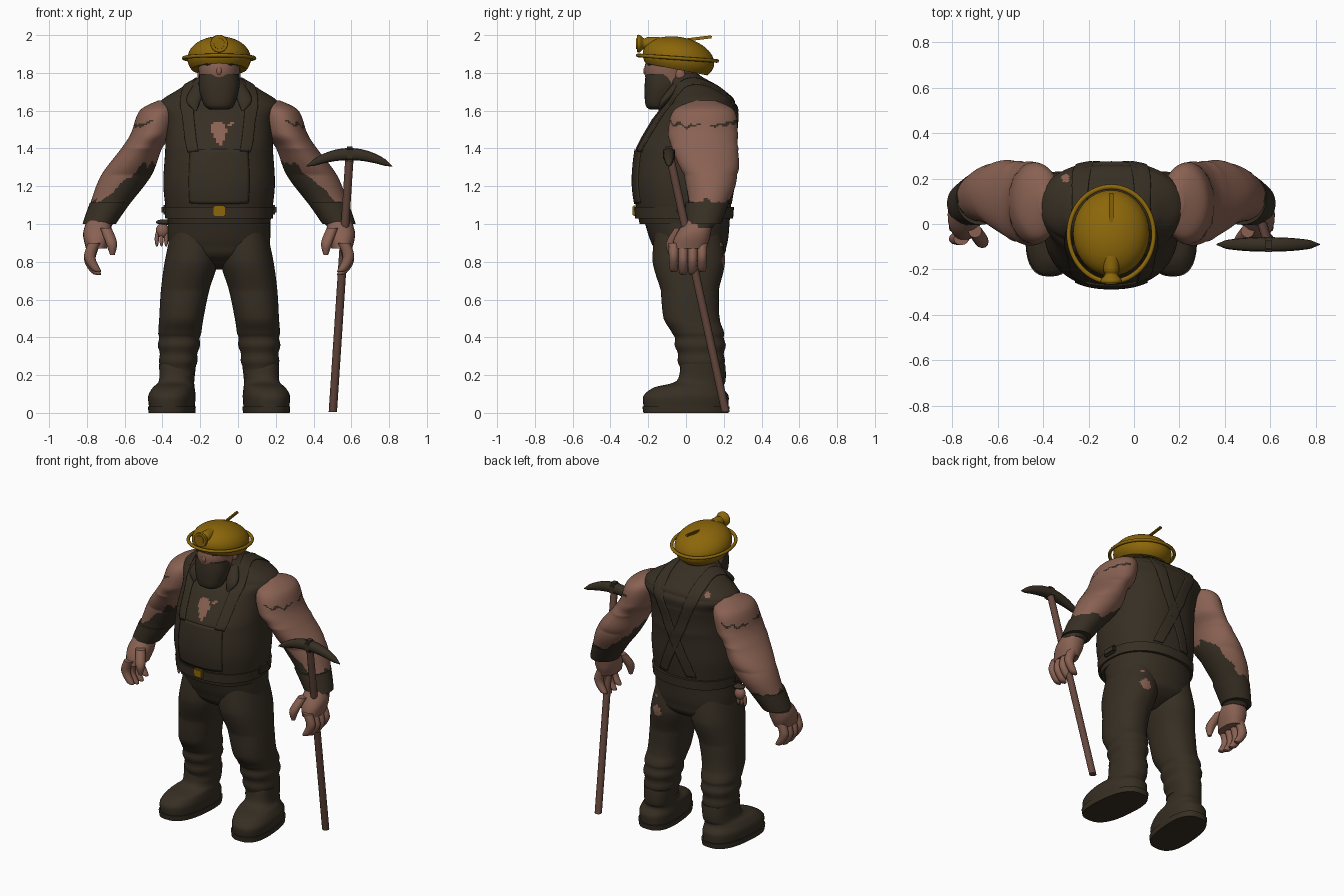
import bpy, bmesh, math
from mathutils import Vector

if "Cube" in bpy.data.objects:
    bpy.data.objects.remove(bpy.data.objects["Cube"])

MIDDLE = -0.1  # x of the figure's own symmetry plane
SIDES = {"left": 1, "right": -1}


def material(name, *rgb):
    made = bpy.data.materials.new(name)
    made.use_nodes = True
    made.diffuse_color = (*rgb, 1)
    made.node_tree.nodes["Principled BSDF"].inputs["Base Color"].default_value = (*rgb, 1)
    return made


CLOTH = material("dark cloth", 0.038, 0.028, 0.017)
SKIN = material("skin", 0.25, 0.12, 0.085)
GOLD = material("gold", 0.26, 0.135, 0.003)
WOOD = material("wood", 0.13, 0.064, 0.047)


def smooth(ob, angle=50):
    bpy.ops.object.select_all(action="DESELECT")
    ob.select_set(True)
    bpy.context.view_layer.objects.active = ob
    bpy.ops.object.shade_smooth_by_angle(angle=math.radians(angle))
    return ob


# Turn a bmesh, measured from the symmetry plane, into a coloured object
def finish(name, bm, materials, side=1, rule=None):
    for vert in bm.verts:
        vert.co.x = MIDDLE + side * vert.co.x
    bmesh.ops.recalc_face_normals(bm, faces=bm.faces[:])
    if rule:
        for face in bm.faces:
            face.material_index = int(rule(face.calc_center_median()))
    mesh = bpy.data.meshes.new(name)
    bm.to_mesh(mesh)
    bm.free()
    for entry in materials:
        mesh.materials.append(entry)
    ob = bpy.data.objects.new(name, mesh)
    bpy.context.collection.objects.link(ob)
    return smooth(ob)


def spline(points, steps):
    last = len(points) - 1
    result = []
    for i in range(last):
        a, b, c, d = (Vector(points[min(max(k, 0), last)]) for k in range(i - 1, i + 3))
        for step in range(steps):
            t = step / steps
            result.append(b + t / 2 * (c - a + t * (2 * a - 5 * b + 4 * c - d + t * (3 * (b - c) + d - a))))
    return result + [Vector(points[last])]


AXES = {
    "z": lambda u, v, h: (u, v, h),
    "x": lambda u, v, h: (h, u, v),
    "y": lambda u, v, h: (u, h, v),
}


# Loft through rings (u, v, height, radius); depth lists the v/u radius ratio from first ring to last
def loft(name, rings, materials, depth=(1, 1), count=24, steps=5, power=2, axis="z",
         side=1, skew=0, rule=None, swell=lambda h: 1):
    bm = bmesh.new()
    loops = []
    samples = spline(rings, steps)
    for i, (u, v, h, radius) in enumerate(samples):
        radius = max(radius, 0.002) * swell(h)
        place = i / (len(samples) - 1) * (len(depth) - 1)
        base = min(int(place), len(depth) - 2)
        ratio = depth[base] + (depth[base + 1] - depth[base]) * (place - base)
        loop = []
        for k in range(count):
            c, s = math.cos(math.tau * k / count), math.sin(math.tau * k / count)
            du = math.copysign(abs(c) ** (2 / power), c) * radius
            dv = math.copysign(abs(s) ** (2 / power), s) * radius * ratio
            loop.append(bm.verts.new(AXES[axis](u + du - skew * dv, v + dv, h)))
        loops.append(loop)
    for low, high in zip(loops, loops[1:]):
        for k in range(count):
            following = (k + 1) % count
            bm.faces.new((low[k], low[following], high[following], high[k]))
    bm.faces.new(loops[0])
    bm.faces.new(loops[-1])
    return finish(name, bm, materials, side, rule)


def ellipsoid(name, center, radii, color, side=1):
    bm = bmesh.new()
    bmesh.ops.create_uvsphere(bm, u_segments=20, v_segments=12, radius=1)
    for vert in bm.verts:
        vert.co = Vector([c + r * x for c, r, x in zip(center, radii, vert.co)])
    return finish(name, bm, [color], side)


def box(name, center, size, color, side=1):
    bm = bmesh.new()
    bmesh.ops.create_cube(bm, size=1)
    for vert in bm.verts:
        vert.co = Vector([c + s * x for c, s, x in zip(center, size, vert.co)])
    bmesh.ops.bevel(bm, geom=bm.edges[:], offset=min(size) / 4, segments=2, affect="EDGES")
    return finish(name, bm, [color], side)


# Cloth strip wrapped onto the torso
def wrapped(name, path, width, target, side=1, across=10):
    bm = bmesh.new()
    rows = [[bm.verts.new(point + Vector(((j / across - 0.5) * width, 0, 0))) for j in range(across + 1)]
            for point in spline(path, 10)]
    for low, high in zip(rows, rows[1:]):
        for j in range(across):
            bm.faces.new((low[j], low[j + 1], high[j + 1], high[j]))
    ob = finish(name, bm, [CLOTH], side)
    wrap = ob.modifiers.new("wrap", "SHRINKWRAP")
    wrap.target, wrap.offset = target, 0.002
    solid = ob.modifiers.new("thickness", "SOLIDIFY")
    solid.thickness, solid.offset = 0.01, 0


# Colour rules: ragged edges, torn holes, open chest, sleeve remains
def ragged(p):
    return 0.012 * math.sin(70 * p.x + 50 * p.y) + 0.008 * math.sin(120 * p.y + 90 * p.z)


HOLES = {(0.08, 0.2, 0.8): 0.035, (0.1, 0.2, 0.9): 0.02, (0.1, -0.15, 0.84): 0.012, (-0.3, 0.2, 1.67): 0.02}


def torn(p):
    return any((p - Vector(hole)).length < size + ragged(p) / 3 for hole, size in HOLES.items())


def open_chest(p):
    in_height = 1.42 < p.z < 1.53 + ragged(p)
    return torn(p) or p.y < 0 and in_height and abs(p.x - MIDDLE) < 0.01 + (p.z - 1.42) / 2 + ragged(p) / 2


def sleeve(p):
    out = abs(p.x - MIDDLE)
    inner = max(0.52 - out - 0.6 * (p.z - 1.22) - 0.4 * (p.y - 0.13), 0)
    slash = abs(p.z - 1.63 + out / 4 - ragged(p) / 2) < 0.007 and 0.35 < out < 0.45
    return slash or p.z < min(1.12 + 1.6 * inner, 1.32) + ragged(p)


# Sleeveless vest with sloping shoulders
torso = [(0, -0.01, 1, 0.27), (0, -0.015, 1.2, 0.295), (0, 0, 1.4, 0.285), (0, 0.045, 1.55, 0.285),
         (0, 0.08, 1.64, 0.315), (0, 0.06, 1.71, 0.22), (0, 0, 1.77, 0.12), (0, -0.03, 1.8, 0.1)]
vest = loft("vest", torso, [CLOTH, SKIN], (0.87, 0.9, 0.93, 0.8, 0.57, 0.62, 0.85, 0.9),
            count=160, steps=12, power=2.3, rule=open_chest)
wrapped("overall_bib", [(0, -0.3, 1.1), (0, -0.3, 1.4)], 0.36, vest, across=20)

# Belt, buckle and trouser seat
loft("belt", [(0, -0.01, 1.03, 0.285), (0, -0.01, 1.09, 0.29)], [CLOTH], (0.91, 0.91), count=64, steps=2, power=2.3)
box("belt_buckle", (0, -0.272, 1.07), (0.06, 0.02, 0.055), GOLD)
seat = [(0, 0.025, 0.76, 0.06), (0, 0.025, 0.81, 0.2), (0, 0.02, 0.88, 0.265), (0, 0, 1.06, 0.27)]
loft("trouser_seat", seat, [CLOTH], (0.8, 0.75, 0.73, 0.88), count=48, steps=8, power=2.2)

leg = [(0.13, 0.01, 0.98, 0.12), (0.148, 0.015, 0.8, 0.14), (0.18, 0.02, 0.65, 0.128), (0.2, 0.03, 0.5, 0.117),
       (0.21, 0.07, 0.4, 0.112), (0.22, 0.085, 0.2, 0.09)]
boot = [(0.22, 0.09, 0.26, 0.097), (0.225, 0.08, 0.17, 0.092), (0.24, 0.015, 0.135, 0.108), (0.25, 0, 0.09, 0.122),
        (0.25, 0, 0.03, 0.118)]
arm = [(0.29, 0.1, 1.655, 0.03), (0.32, 0.095, 1.6, 0.1), (0.355, 0.09, 1.48, 0.112), (0.41, 0.1, 1.4, 0.108),
       (0.49, 0.13, 1.26, 0.133), (0.57, 0.12, 1.12, 0.108), (0.645, 0.07, 0.98, 0.068)]
cuff = [(0.575, 0.113, 1.115, 0.108), (0.61, 0.1, 1.05, 0.097), (0.635, 0.09, 1, 0.088)]
palm = [(0.635, 0.075, 1.03, 0.06), (0.645, 0.04, 0.95, 0.075), (0.65, 0.015, 0.87, 0.055)]
thumb = [(0.6, -0.03, 0.98, 0.03), (0.57, -0.075, 0.9, 0.03), (0.565, -0.08, 0.835, 0.012)]
flap = [(0.125, -0.145, 1.6, 0.006), (0.135, -0.11, 1.66, 0.04), (0.09, -0.03, 1.76, 0.03)]

for tag, side in SIDES.items():
    # Overall straps, crossed at the back
    strap = [(0.16, -0.3, 1.39), (0.18, -0.18, 1.58), (0.16, 0.08, 1.8), (0.1, 0.3, 1.55), (-0.02, 0.3, 1.3), (-0.12, 0.3, 1.1)]
    wrapped(tag + "_overall_strap", strap, 0.08, vest, side)
    box(tag + "_belt_pouch", (0.285, 0, 1.075), (0.04, 0.1, 0.05), CLOTH, side)

    # Legs with folds above the boots
    loft(tag + "_trouser_leg", leg, [CLOTH, SKIN], (1.45, 1.37, 1.2, 1.27, 1.2, 1.25), count=96, steps=14, power=2.2,
         side=side, rule=torn, swell=lambda h: 1 + 0.04 * math.sin(75 * h) * (h < 0.42))
    loft(tag + "_boot", boot, [CLOTH], (1.2, 1.4, 1.7, 1.85, 1.9), count=40, power=2.4, side=side, skew=0.09)
    loft(tag + "_boot_sole", [(0.25, 0, 0, 0.12), (0.25, 0, 0.035, 0.123)], [CLOTH], (1.88, 1.88),
         count=40, steps=1, power=2.6, side=side, skew=0.09)

    # Arms, cuffs and hands
    loft(tag + "_arm", arm, [SKIN, CLOTH], (1.7, 1.6, 1.65, 1.65, 1.05, 1, 1.05), count=96, steps=16, side=side, rule=sleeve)
    loft(tag + "_cuff", cuff, [CLOTH], (1.08, 1.08), count=32, side=side)
    loft(tag + "_palm", palm, [SKIN], (1.1, 1.2, 1.65), power=2.3, side=side)
    loft(tag + "_thumb", thumb, [SKIN], count=12, side=side)
    for finger in range(4):
        y = 0.05 * finger - 0.065
        tip = 0.73 + 0.015 * (finger in (0, 3))
        knuckles = [(0.66, y, 0.9, 0.033), (0.685, y, tip + 0.08, 0.03), (0.65, y, tip + 0.01, 0.024), (0.63, y, tip, 0)]
        loft(tag + "_finger", knuckles, [SKIN], (0.85, 0.85), count=12, side=side)

    # Collar, ears, brows and eyes
    loft(tag + "_collar_flap", flap, [CLOTH], (0.4, 0.8), count=16, side=side)
    ellipsoid(tag + "_ear", (0.1, -0.03, 1.79), (0.014, 0.025, 0.035), SKIN, side)
    ellipsoid(tag + "_brow", (0.045, -0.19, 1.845), (0.035, 0.014, 0.006), CLOTH, side)
    ellipsoid(tag + "_eye", (0.043, -0.198, 1.822), (0.012, 0.008, 0.005), CLOTH, side)

# Head, beard and nose
head = [(0, -0.06, 1.66, 0.085), (0, -0.09, 1.78, 0.105), (0, -0.08, 1.86, 0.11), (0, -0.06, 1.92, 0.09)]
loft("head", head, [SKIN], (1.2, 1.2), count=32)
beard = [(0, -0.15, 1.605, 0.045), (0, -0.145, 1.63, 0.08), (0, -0.125, 1.72, 0.107), (0, -0.12, 1.795, 0.104)]
loft("beard", beard, [CLOTH], (0.85, 0.9), count=32, power=2.3)
ellipsoid("nose", (0, -0.208, 1.81), (0.017, 0.018, 0.025), SKIN)

# Helmet: tilted dome, ring brim, lamp and crest
arcs = [math.radians(angle) for angle in range(-30, 91, 10)]
dome = loft("helmet_dome", [(0, 0, 0.115 * math.sin(a), 0.168 * math.cos(a)) for a in arcs], [GOLD], (1.14, 1.14), count=48, steps=2)
bpy.ops.mesh.primitive_torus_add(major_segments=64, minor_segments=8, major_radius=0.187, minor_radius=0.01)
brim = smooth(bpy.context.object)
brim.name, brim.scale.y, brim.location.x = "helmet_brim", 1.12, MIDDLE
brim.data.materials.append(GOLD)
crest = box("helmet_crest", (0, 0, 0), (0.018, 0.135, 0.016), GOLD)
for ob, tilt, y, z in ((dome, -11, -0.04, 1.875), (brim, -4, -0.045, 1.878), (crest, 7, 0.07, 1.983)):
    ob.location.y, ob.location.z = y, z
    ob.rotation_euler.x = math.radians(tilt)
lamp = [(0, 1.955, -0.26, 0.045), (0, 1.955, -0.245, 0.046), (0, 1.955, -0.222, 0.028), (0, 1.955, -0.2, 0.035), (0, 1.955, -0.14, 0.035)]
loft("helmet_lamp", lamp, [GOLD], axis="y")
loft("lamp_lens", [(0, 1.955, -0.264, 0.028), (0, 1.955, -0.25, 0.03)], [GOLD], axis="y", steps=1)

# Spare glove hanging from the belt
ellipsoid("hanging_glove", (0.3, 0, 0.965), (0.035, 0.03, 0.04), SKIN, SIDES["right"])
ellipsoid("glove_strap", (0.285, 0, 1.01), (0.05, 0.03, 0.015), CLOTH, SIDES["right"])
for finger in range(3):
    ellipsoid("glove_finger", (0.28 + 0.025 * finger, -0.01, 0.92), (0.011, 0.013, 0.04), SKIN, SIDES["right"])

# Pickaxe with a crescent head
loft("pickaxe_handle", [(0.602, 0.21, 0.004, 0.022), (0.692, -0.09, 1.38, 0.022)], [WOOD], count=12, steps=1)
crescent = [(-0.09, 1.37 - 0.065 * t * t, 0.69 + 0.228 * t, 0.032 * math.sqrt(1 - t * t)) for t in (i / 6 for i in range(-6, 7))]
loft("pickaxe_head", crescent, [CLOTH], count=12, steps=2, axis="x", power=2.6)
box("pickaxe_socket", (0.692, -0.09, 1.37), (0.06, 0.065, 0.08), CLOTH)
